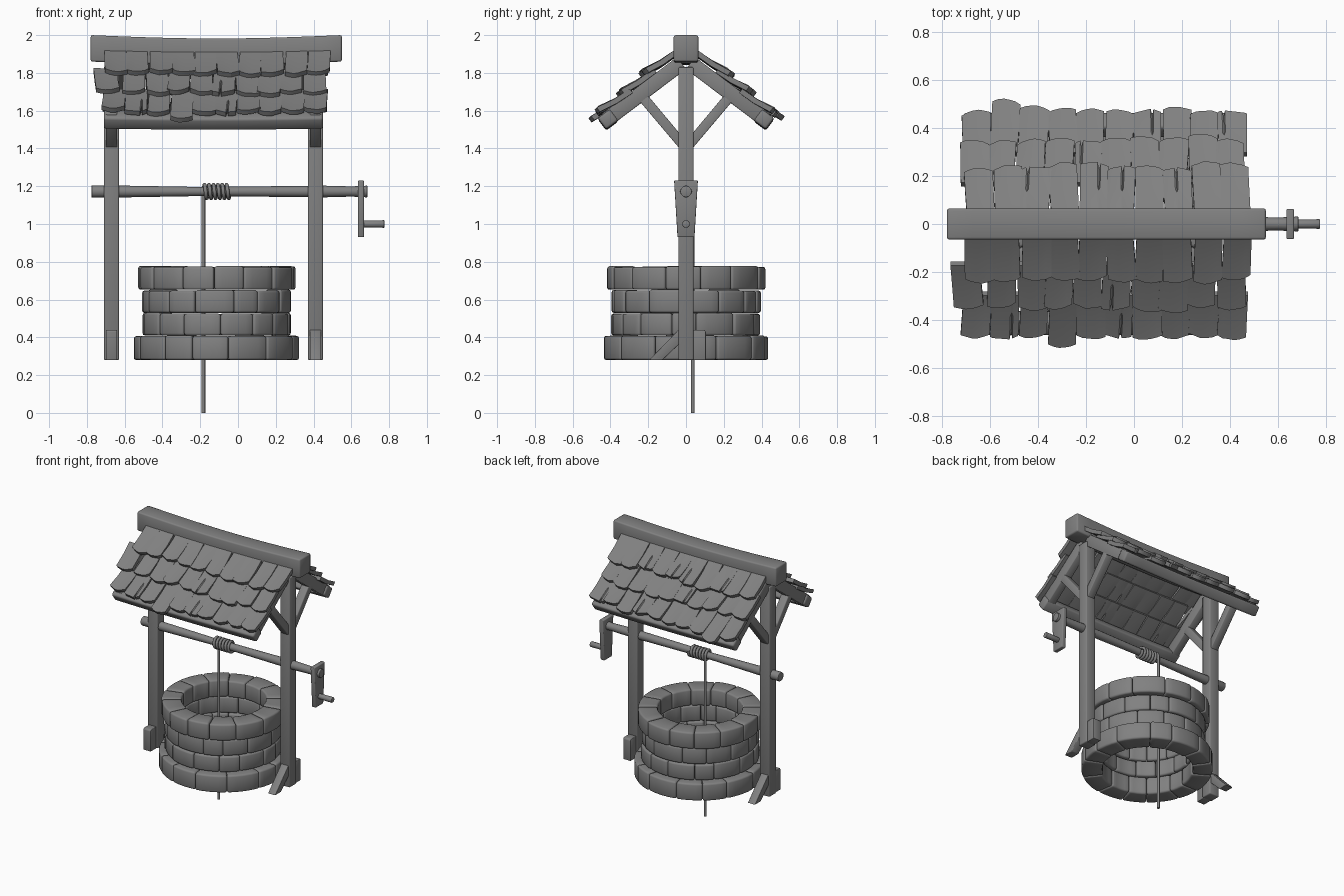
import bpy, bmesh, math, random
from math import sin, cos, pi, radians

if "Cube" in bpy.data.objects:
    bpy.data.objects.remove(bpy.data.objects["Cube"])

random.seed(7)
R = random.uniform
CX = -0.115                      # well centre in x
POSTS = ((-0.67, -1), (0.41, 1))  # post x, facing of its foot brace
A = math.atan(0.756)             # roof pitch

# One dark grey for the whole model
GREY = bpy.data.materials.new("dark_grey")
GREY.diffuse_color = (0.22, 0.22, 0.22, 1)
GREY.use_nodes = True
GREY.node_tree.nodes["Principled BSDF"].inputs["Base Color"].default_value = GREY.diffuse_color


def loft(bm, sections):
    """Bridge rings of equal length and cap both ends."""
    rings = [[bm.verts.new(p) for p in s] for s in sections]
    n = len(rings[0])
    for a, b in zip(rings, rings[1:]):
        for i in range(n):
            j = (i + 1) % n
            bm.faces.new((a[i], a[j], b[j], b[i]))
    bm.faces.new(rings[0][::-1])
    bm.faces.new(rings[-1])


def prism(bm, yz, x0, x1, steps=1, sag=0.0):
    """Extrude a side profile along x, optionally sagging in the middle."""
    secs = []
    for k in range(steps + 1):
        t = k / steps
        d = sag * sin(pi * t)
        secs.append([(x0 + (x1 - x0) * t, y, z - d) for y, z in yz])
    loft(bm, secs)


def rod(bm, stations, y, z, n=12):
    """Round bar along x from (x, radius) stations."""
    loft(bm, [[(x, y + r * cos(2 * pi * i / n), z + r * sin(2 * pi * i / n))
               for i in range(n)] for x, r in stations])


def rect(y0, y1, z0, z1):
    return [(y0, z0), (y1, z0), (y1, z1), (y0, z1)]


def finish(bm, name, bevel=0.0, angle=50):
    bmesh.ops.recalc_face_normals(bm, faces=bm.faces)
    if bevel:
        edges = [e for e in bm.edges if e.calc_face_angle(0) > 0.6]
        bmesh.ops.bevel(bm, geom=edges, offset=bevel, offset_type='OFFSET',
                        segments=2, profile=0.5, affect='EDGES', clamp_overlap=True)
    me = bpy.data.meshes.new(name)
    bm.to_mesh(me)
    bm.free()
    me.materials.append(GREY)
    ob = bpy.data.objects.new(name, me)
    bpy.context.collection.objects.link(ob)
    smooth(ob, angle)


def smooth(ob, angle):
    bpy.ops.object.select_all(action='DESELECT')
    ob.select_set(True)
    bpy.context.view_layer.objects.active = ob
    bpy.ops.object.shade_smooth_by_angle(angle=radians(angle))


def slope(s, n, side):
    """Point on the roof: s down the slope, n above the rafters."""
    return (side * (s * cos(A) + n * sin(A)), 1.92 - s * sin(A) + n * cos(A))


# Stone rings: z0, z1, outer radius, inner radius
rings = [(0.28, 0.41, 0.439, 0.305), (0.41, 0.53, 0.396, 0.295),
         (0.53, 0.652, 0.396, 0.295), (0.652, 0.777, 0.419, 0.28)]
for k, (z0, z1, ro, ri) in enumerate(rings):
    bm = bmesh.new()
    count = 14
    cuts = [2 * pi * (i + 0.5 * (k % 2) + R(-0.2, 0.2)) / count for i in range(count)]
    cuts.append(cuts[0] + 2 * pi)
    for a0, a1 in zip(cuts, cuts[1:]):
        o, i_, top = ro + R(-0.006, 0.002), ri + R(-0.006, 0.006), z1 + R(-0.006, 0.002)
        secs = []
        for j in range(5):
            a = a0 + 0.002 + (a1 - a0 - 0.004) * j / 4
            c, s = cos(a), sin(a)
            secs.append([(CX + r * c, r * s, z) for r, z in
                         ((i_, z0), (o, z0), (o, top), (i_, top))])
        loft(bm, secs)
    finish(bm, "stone_ring_%d" % (k + 1), 0.012)

# Posts with foot braces and blocks
for x, f in POSTS:
    side = "left" if x < 0 else "right"
    bm = bmesh.new()
    prism(bm, rect(-0.04, 0.04, 0.28, 1.83), x - 0.04, x + 0.04)
    finish(bm, side + "_post", 0.007)
    bm = bmesh.new()
    prism(bm, [(f * y, z) for y, z in
               ((-0.195, 0.28), (-0.125, 0.28), (-0.03, 0.37), (-0.03, 0.45))],
          x - 0.03, x + 0.03)
    finish(bm, side + "_foot_brace", 0.004)
    bm = bmesh.new()
    prism(bm, [(f * y, z) for y, z in
               ((0.03, 0.28), (0.105, 0.28), (0.105, 0.43), (0.098, 0.44), (0.03, 0.44))],
          x - 0.03, x + 0.03)
    finish(bm, side + "_foot_block", 0.003)

# Roof frame: ridge, rafters, struts and eave beams
bm = bmesh.new()
prism(bm, rect(-0.065, 0.065, 1.86, 2.0), -0.78, 0.55, 12, 0.018)
finish(bm, "ridge_beam", 0.01)
for side, label in ((-1, "front"), (1, "back")):
    bm = bmesh.new()
    for x, _ in POSTS:
        prism(bm, [slope(s, n, side) for s, n in
                   ((0.06, -0.08), (0.56, -0.08), (0.56, 0), (0.06, 0))], x - 0.03, x + 0.03)
    finish(bm, label + "_rafters", 0.006)
    bm = bmesh.new()
    for x, _ in POSTS:
        prism(bm, [(side * y, z) for y, z in
                   ((0.03, 1.395), (0.25, 1.655), (0.21, 1.69), (0.03, 1.475))],
              x - 0.03, x + 0.03)
    finish(bm, label + "_struts", 0.005)
    bm = bmesh.new()
    prism(bm, [slope(s, n, side) for s, n in
               ((0.51, -0.08), (0.59, -0.08), (0.59, -0.005), (0.51, -0.005))],
          -0.71, 0.45, 8, 0.006)
    finish(bm, label + "_eave_beam", 0.012)

# Shingles: three overlapping rows on each slope
rows = [(0.36, 0.572), (0.195, 0.415), (0.05, 0.262)]
for side, label in ((-1, "front"), (1, "back")):
    for k, (s0, s1) in enumerate(rows):
        bm = bmesh.new()
        count, x0, x1 = 10, -0.715, 0.475
        shift = (0, -0.012, 0.008)[k]
        pitch = (x1 - x0) / count
        for i in range(count):
            xc = x0 + (i + 0.5) * pitch + shift + R(-0.005, 0.005)
            hw = pitch / 2 + R(-0.002, 0.003)
            extra, yaw, lift = R(-0.014, 0.018), R(-0.06, 0.06), R(-0.004, 0.010)
            if k == 0 and i == (3 if side < 0 else 1):
                extra = 0.05                       # slipped shingle
            if k == 1 and side < 0 and i == 0:
                xc -= 0.03
                yaw = 0.08
            chip = R(-0.6, 0.6) if R(0, 1) < 0.22 else None
            us = [-1, -0.6, -0.2, 0.2, 0.6, 1]
            if chip is not None:
                us = sorted([-1, -0.8, chip - 0.1, chip, chip + 0.1, 0.8, 1])
            skew = R(-0.010, 0.010)
            secs = []
            for u in us:
                end = s1 + extra - 0.018 * u * u + skew * u + R(-0.003, 0.003)
                if u == chip:
                    end -= 0.035
                ring = []
                for t, th in ((0, 0), (0.5, 0), (1, 0), (1, 1), (0.5, 1), (0, 1)):
                    s = s0 + (end - s0) * t
                    n = (0.014 - 0.065 * s + (0.030 + lift) * t
                         - 0.006 * sin(pi * t) + 0.028 * th)
                    x = xc + u * hw * (0.97 + 0.03 * t) + yaw * (s - s0 - 0.1)
                    y, z = slope(s, n, side)
                    ring.append((x, y, z - 0.010 * sin(pi * (x + 0.78) / 1.33)))
                secs.append(ring)
            loft(bm, secs)
        finish(bm, "%s_shingle_row_%d" % (label, k + 1), 0, 30)

# Windlass axle and crank
bm = bmesh.new()
rod(bm, [(-0.775, 0.033), (-0.6, 0.031), (-0.2, 0.024), (0.1, 0.027), (0.45, 0.031),
         (0.60, 0.027), (0.685, 0.031)], 0, 1.172)
finish(bm, "axle", 0.003)
bm = bmesh.new()
prism(bm, [(-0.045, 0.93), (0.045, 0.93), (0.063, 1.23), (-0.063, 1.23)], 0.635, 0.667)
finish(bm, "crank_arm", 0.005)
bm = bmesh.new()
rod(bm, [(0.64, 0.018), (0.775, 0.02)], 0, 1.0)
finish(bm, "crank_handle", 0.003)

# Rope: coil on the axle, then the drop into the well
turns, per = 6, 20
pts = []
for i in range(turns * per + 1):
    a = 2 * pi * i / per
    pts.append((-0.043 - 0.14 * i / (turns * per), 0.036 * cos(a), 1.172 - 0.036 * sin(a)))
pts += [(-0.183, 0.036, 1.14), (-0.183, 0.036, 0.6), (-0.183, 0.036, 0.0)]
cu = bpy.data.curves.new("rope", 'CURVE')
cu.dimensions = '3D'
cu.bevel_depth = 0.010
cu.bevel_resolution = 2
cu.use_fill_caps = True
cu.materials.append(GREY)
sp = cu.splines.new('POLY')
sp.points.add(len(pts) - 1)
for p, q in zip(sp.points, pts):
    p.co = (*q, 1)
rope = bpy.data.objects.new("rope", cu)
bpy.context.collection.objects.link(rope)
bpy.ops.object.select_all(action='DESELECT')
rope.select_set(True)
bpy.context.view_layer.objects.active = rope
bpy.ops.object.convert(target='MESH')
smooth(bpy.context.view_layer.objects.active, 50)
